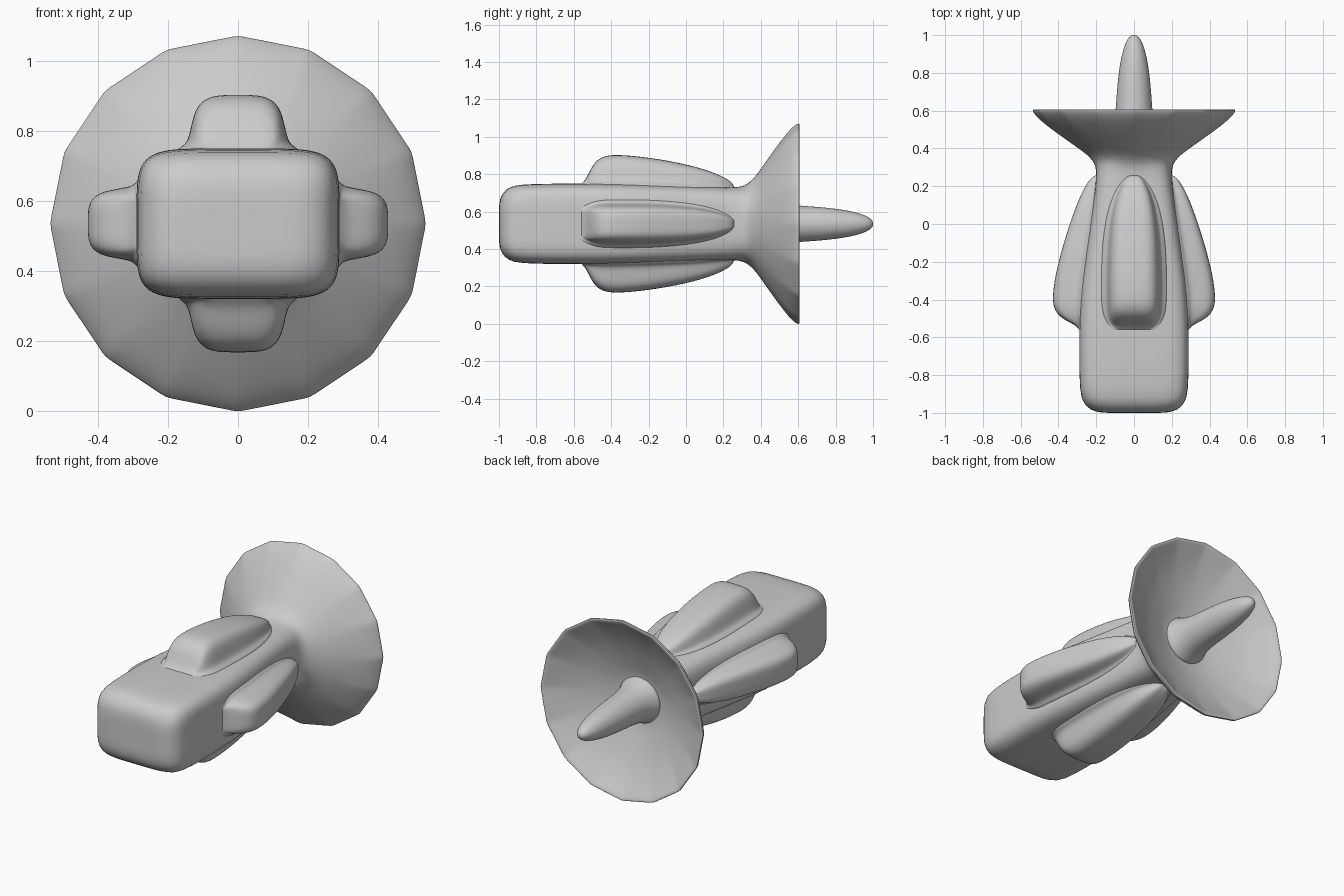
import bpy, bmesh, math
from mathutils import Vector

cube = bpy.data.objects.get("Cube")
if cube:
    bpy.data.objects.remove(cube)

AXIS_Z = 0.535
grey = bpy.data.materials.new("plain_grey")
grey.use_nodes = True
grey.diffuse_color = (0.6, 0.6, 0.6, 1)
grey.node_tree.nodes["Principled BSDF"].inputs["Base Color"].default_value = (0.6, 0.6, 0.6, 1)


def ring(y, hx, hz, n, poly=0, count=128):
    """Rounded section; n sets squareness, poly blends it to a 16-gon."""
    pts = []
    for i in range(count):
        a = 2 * math.pi * i / count
        c, s = math.cos(a), math.sin(a)
        r = (abs(c / hx) ** n + abs(s / hz) ** n) ** (-1 / n)
        half = math.pi / 16
        r *= 1 + poly * (math.cos(half) / math.cos(a % (2 * half) - half) - 1)
        pts.append(Vector((r * c, y, AXIS_Z + r * s)))
    return pts


def loft(name, rings, levels):
    """Skin closed rings, cap both ends and smooth the result."""
    bm = bmesh.new()
    rows = [[bm.verts.new(p) for p in r] for r in rings]
    k = len(rows[0])
    for a, b in zip(rows, rows[1:]):
        for i in range(k):
            bm.faces.new((a[i], a[(i + 1) % k], b[(i + 1) % k], b[i]))
    bm.faces.new(rows[0])
    bm.faces.new(rows[-1])
    bmesh.ops.recalc_face_normals(bm, faces=bm.faces)
    mesh = bpy.data.meshes.new(name)
    bm.to_mesh(mesh)
    bm.free()
    mesh.materials.append(grey)
    obj = bpy.data.objects.new(name, mesh)
    bpy.context.collection.objects.link(obj)
    sub = obj.modifiers.new("smooth", 'SUBSURF')
    sub.levels = sub.render_levels = levels
    bpy.ops.object.select_all(action='DESELECT')
    obj.select_set(True)
    bpy.context.view_layer.objects.active = obj
    bpy.ops.object.shade_smooth_by_angle(angle=math.radians(50))


def lerp(table, y):
    for (y0, v0), (y1, v1) in zip(table, table[1:]):
        if y <= y1:
            return v0 + (v1 - v0) * max(0, (y - y0) / (y1 - y0))
    return table[-1][1]


# Body: rounded box narrowing to a neck (y, half width, half height, squareness)
body = [(-1, .09, .06, 4), (-1, .18, .115, 4), (-.985, .23, .16, 4.5),
        (-.95, .268, .195, 5), (-.89, .288, .212, 5.5), (-.7, .29, .215, 5.5),
        (-.5, .289, .215, 5.5), (-.3, .278, .212, 5.5), (0, .23, .203, 5),
        (.2, .203, .193, 4.5), (.29, .197, .195, 3.5)]
rings = [ring(*b) for b in body]

# Dish: flared outside, thin rim, hollow inside (y, radius, 16-gon blend)
dish = [(.33, .213, 0), (.37, .25, 0), (.415, .315, 0), (.47, .393, .2),
        (.525, .468, .5), (.565, .515, .9), (.59, .534, 1), (.596, .537, 1),
        (.606, .537, 1), (.607, .532, 1), (.605, .522, 1), (.59, .5, .9),
        (.55, .435, .5), (.505, .348, .2), (.473, .262, 0), (.45, .195, 0),
        (.437, .15, 0), (.433, .12, 0)]
rings += [ring(y, r, r, 2.4 if y < .35 else 2, p) for y, r, p in dish]
loft("body_and_dish", rings, 1)

# Spike: flared foot and rounded tip
spike = [(.42, .142), (.44, .137), (.465, .124), (.51, .108), (.6, .098), (.7, .092),
         (.8, .082), (.88, .069), (.94, .053), (.98, .035), (.997, .018), (1, .006)]
loft("spike", [ring(y, r, r, 2, 0, 24) for y, r in spike], 1)

# Pods: four tapering bulges (y, height above body, width factor)
stations = [(-.58, -.03, .62), (-.56, .0, .7), (-.535, .022, .8), (-.512, .075, .88),
            (-.48, .125, .95), (-.43, .152, 1), (-.36, .156, 1), (-.25, .15, 1),
            (-.1, .133, .96), (.05, .106, .84), (.15, .078, .66), (.205, .055, .49),
            (.24, .032, .32), (.257, .01, .16), (.264, -.03, .06)]
half_section = [(1.36, -.2), (1.22, .01), (1.08, .08), (1, .22), (.94, .5),
                (.84, .8), (.6, .97), (.3, 1)]
section = ([(-w, t) for w, t in half_section] + [(0, 1)]
           + [(w, t) for w, t in reversed(half_section)])
width_at = [(b[0], b[1]) for b in body[1:]]
height_at = [(b[0], b[2]) for b in body[1:]]


def pod(name, out, across, surface, width, squash):
    rows = []
    for y, rise, factor in stations:
        base = lerp(surface, y)
        row = []
        for w, t in section:
            d = base + t * rise * squash if t > 0 else base - .03
            row.append(Vector((0, y, AXIS_Z)) + out * d + across * (w * width * factor))
        rows.append(row)
    loft(name, rows, 2)


X, Z = Vector((1, 0, 0)), Vector((0, 0, 1))
for sign, vertical, side in ((1, "top", "left"), (-1, "bottom", "right")):
    pod(vertical + "_pod", Z * sign, X, height_at, .14, 1)
    pod(side + "_pod", X * sign, Z, width_at, .104, .95)
